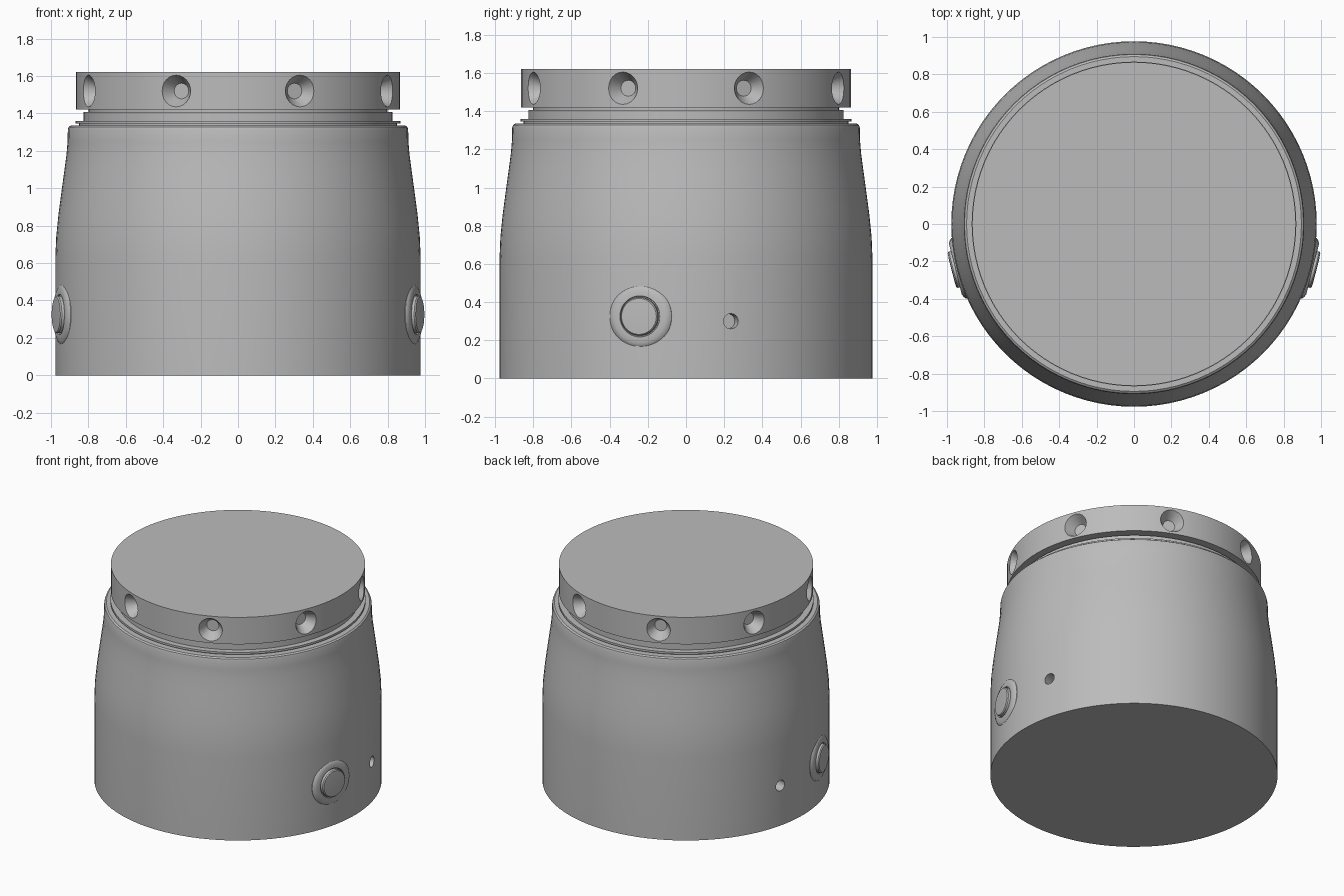
import bpy, bmesh, math
from mathutils import Matrix, Vector

cube = bpy.data.objects.get("Cube")
if cube:
    bpy.data.objects.remove(cube, do_unlink=True)

grey = bpy.data.materials.new("matte grey")
grey.use_nodes = True
grey.diffuse_color = (0.5, 0.5, 0.5, 1)
grey.node_tree.nodes["Principled BSDF"].inputs["Base Color"].default_value = grey.diffuse_color


def lathe(name, profile, segments, matrix=Matrix()):
    """Closed solid of revolution from (radius, height) points, bottom to top."""
    bm = bmesh.new()
    rings = []
    for r, h in profile:
        rings.append([bm.verts.new(matrix @ Vector((r * math.cos(a), r * math.sin(a), h)))
                      for a in (math.tau * i / segments for i in range(segments))])
    for low, high in zip(rings, rings[1:]):
        for i in range(segments):
            j = (i + 1) % segments
            bm.faces.new((low[i], low[j], high[j], high[i]))
    bm.faces.new(list(reversed(rings[0])))
    bm.faces.new(rings[-1])
    bmesh.ops.recalc_face_normals(bm, faces=bm.faces)
    mesh = bpy.data.meshes.new(name)
    bm.to_mesh(mesh)
    bm.free()
    obj = bpy.data.objects.new(name, mesh)
    bpy.context.collection.objects.link(obj)
    mesh.materials.append(grey)
    return obj


def outward(angle, z):
    """Frame on the central axis whose local z points outward at the angle."""
    return (Matrix.Translation((0, 0, z)) @ Matrix.Rotation(angle, 4, "Z")
            @ Matrix.Rotation(math.pi / 2, 4, "Y"))


def activate(obj):
    bpy.ops.object.select_all(action="DESELECT")
    obj.select_set(True)
    bpy.context.view_layer.objects.active = obj


def cut(obj, cutter):
    cutter.hide_render = True
    mod = obj.modifiers.new("cut", "BOOLEAN")
    mod.operation = "DIFFERENCE"
    mod.solver = "EXACT"
    mod.object = cutter
    activate(obj)
    bpy.ops.object.modifier_apply(modifier=mod.name)
    bpy.data.objects.remove(cutter, do_unlink=True)


# Body shell: straight base, soft waist, rounded shoulder
body = lathe("body", [
    (0.977, 0), (0.977, 0.62), (0.972, 0.74), (0.96, 0.86), (0.944, 0.98),
    (0.929, 1.09), (0.917, 1.18), (0.911, 1.25), (0.91, 1.315),
    (0.906, 1.327), (0.895, 1.335)], 96)

# Stepped neck with a narrow recess below the ring
neck = lathe("neck", [
    (0.85, 1.32), (0.85, 1.345), (0.868, 1.345), (0.868, 1.36),
    (0.825, 1.36), (0.825, 1.407), (0.8, 1.407), (0.8, 1.43)], 96)

# Top ring with eight countersunk holes
ring = lathe("top_ring", [(0.865, 1.42), (0.865, 1.622)], 96)
for k in range(8):
    angle = math.radians(22.5 + 45 * k)
    cut(ring, lathe("countersink", [(0.042, 0.79), (0.085, 0.865), (0.085, 0.95)],
                    24, outward(angle, 1.52)))

# Side buttons and pin holes, mirrored left and right
buttons = []
for side, label in ((1, "left"), (-1, "right")):
    def facing(a):
        return a if side > 0 else math.pi - a
    a_button = facing(-math.asin(0.24 / 0.977))
    a_pin = facing(math.asin(0.235 / 0.977))
    buttons.append(lathe(label + "_button_flange", [
        (0.167, 0.9), (0.167, 0.966), (0.158, 0.976), (0.14, 0.985), (0.108, 0.985),
        (0.105, 0.976)], 48, outward(a_button, 0.325)))
    buttons.append(lathe(label + "_button", [
        (0.1, 0.93), (0.1, 0.997), (0.094, 1.004), (0.06, 1.006)],
        48, outward(a_button, 0.325)))
    cut(body, lathe("pin_cutter", [(0.04, 0.9), (0.04, 1.05)], 20, outward(a_pin, 0.3)))

for obj in [body, neck, ring] + buttons:
    activate(obj)
    bpy.ops.object.shade_smooth_by_angle(angle=math.radians(30))
